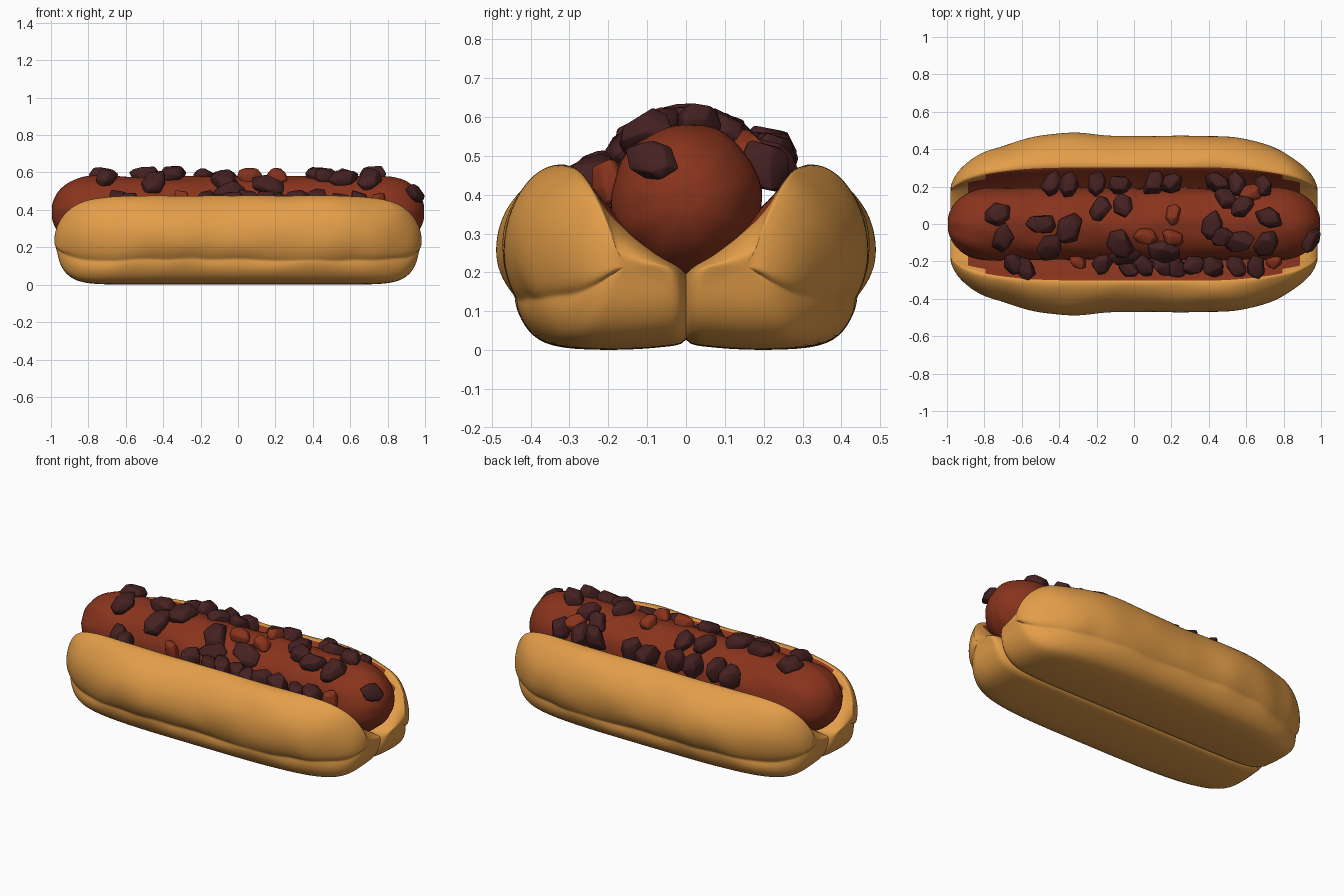
import bpy, bmesh, math, random
from mathutils import Vector, Matrix, noise

random.seed(4)
cube = bpy.data.objects.get("Cube")
if cube:
    bpy.data.objects.remove(cube, do_unlink=True)


def material(name, rgb):
    m = bpy.data.materials.new(name)
    m.use_nodes = True
    m.diffuse_color = (*rgb, 1)
    m.node_tree.nodes["Principled BSDF"].inputs["Base Color"].default_value = (*rgb, 1)
    return m


BREAD = material("toasted bread", (0.77, 0.34, 0.066))
RED = material("red brown sausage", (0.25, 0.034, 0.012))
DARK = material("dark meat", (0.06, 0.015, 0.015))


def finish(bm, name, mats):
    bmesh.ops.recalc_face_normals(bm, faces=bm.faces)
    mesh = bpy.data.meshes.new(name)
    bm.to_mesh(mesh)
    bm.free()
    for m in mats:
        mesh.materials.append(m)
    mesh.shade_smooth()
    ob = bpy.data.objects.new(name, mesh)
    bpy.context.collection.objects.link(ob)
    return ob


def loft(rings, rule=lambda c, k: 0):
    """Skin closed rings of points and cap both ends."""
    bm = bmesh.new()
    loops = [[bm.verts.new(p) for p in ring] for ring in rings]
    n = len(loops[0])
    for a, b in zip(loops, loops[1:]):
        for k in range(n):
            j = (k + 1) % n
            f = bm.faces.new((a[k], a[j], b[j], b[k]))
            f.material_index = rule(f.calc_center_median(), k)
    bm.faces.new(loops[0])
    bm.faces.new(loops[-1])
    return bm


def stations(count):
    return [math.sin(math.radians(86 * (2 * i / count - 1))) for i in range(count + 1)]


# Bun: one plump lobe, pinched along the middle seam, mirrored front to back
profile = [(-0.02, 0.016), (0.04, 0.01), (0.13, 0), (0.3, 0), (0.385, 0.02),
           (0.43, 0.08), (0.435, 0.122), (0.432, 0.134), (0.45, 0.155),
           (0.474, 0.21), (0.48, 0.28), (0.46, 0.36), (0.4, 0.44),
           (0.34, 0.475), (0.3, 0.48), (0.275, 0.445), (0.2, 0.37),
           (0.1, 0.285), (0.03, 0.225), (-0.02, 0.2)]
INNER_FIRST, INNER_LAST = 14, 18
CENTRE_Y, CENTRE_Z = 0.17, 0.22


def bun_ring(u):
    wide = (1 - u ** 4) ** 0.58
    upper = (1 - u ** 8) ** 0.5
    lower = (1 - u ** 14) ** 0.5
    ring = []
    for y, z in profile:
        dy = (y - CENTRE_Y) * (wide if y > CENTRE_Y else upper ** 0.25)
        dz = (z - CENTRE_Z) * (upper if z > CENTRE_Z else lower)
        length = 0.97 if z < 0.14 else 0.985
        p = Vector((u * length, CENTRE_Y + dy, CENTRE_Z + dz))
        if y > 0.3 and z > 0.1:
            p.y += 0.008 * math.cos(7.5 * u + 2.8) + 0.014 * noise.noise(p * 5)
            p.z += 0.012 * noise.noise(p * 6)
        ring.append(p)
    return ring


def bun_colour(c, k):
    sauce_end = 0.9 - 1.2 * max(0, c.z - 0.36)
    return int(INNER_FIRST <= k < INNER_LAST and abs(c.x) < sauce_end)


bun = finish(loft([bun_ring(u) for u in stations(48)], bun_colour), "bun", [BREAD, RED])
mirror = bun.modifiers.new("other half", "MIRROR")
mirror.use_axis = (False, True, False)
mirror.use_mirror_merge = False
soft = bun.modifiers.new("soft", "SUBSURF")
soft.levels = soft.render_levels = 2

# Sausage: long capsule with slight wrinkles that gather at the tips
RADIUS, AXIS_Z = 0.192, 0.388


def sausage_ring(u):
    x = u * 0.997
    end = max(0, (abs(x) - 0.77) / 0.228)
    r = RADIUS * math.sqrt(max(0.003, 1 - end ** 2.2))
    ring = []
    for k in range(48):
        a = math.tau * k / 48
        d = Vector((x * 6, math.cos(a) * 2, math.sin(a) * 2))
        wrinkle = 1 + 0.05 * noise.noise(d) + 0.02 * end * math.sin(9 * a)
        ring.append((x, r * wrinkle * math.cos(a), AXIS_Z + r * wrinkle * math.sin(a)))
    return ring


finish(loft([sausage_ring(u) for u in stations(64)]), "sausage", [RED])


# Toppings: irregular rounded lumps seated on the sausage and along its sides
def add_lump(bm, place, normal, size, thick):
    turn = Vector((0, 0, 1)).rotation_difference(normal).to_matrix().to_4x4()
    spin = Matrix.Rotation(random.uniform(0, math.tau), 4, "Z")
    frame = Matrix.Translation(place) @ turn @ spin
    verts = []
    for level, spread in ((-1, 0.85), (0.1, 1), (0.9, 0.7)):
        for k in range(6):
            a = math.tau * (k + random.uniform(-0.3, 0.3)) / 6
            r = size * spread * random.uniform(0.85, 1.15)
            h = thick * (level + random.uniform(-0.25, 0.25))
            verts.append(bm.verts.new(frame @ Vector((1.15 * r * math.cos(a), 0.85 * r * math.sin(a), h))))
    hull = bmesh.ops.convex_hull(bm, input=verts)
    loose = {v for v in hull["geom_interior"] if isinstance(v, bmesh.types.BMVert)}
    bmesh.ops.delete(bm, geom=list(loose), context="VERTS")


def add_lumps(bm, spots, size):
    for x, y in spots:
        if abs(y) < 0.18:
            normal = Vector((0, y, math.sqrt(RADIUS ** 2 - y ** 2))).normalized()
            place = Vector((x, 0, AXIS_Z)) + normal * (RADIUS + 0.012)
            add_lump(bm, place, normal, size * random.uniform(0.9, 1.2), 0.038)
        else:
            height = 0.49 if y > 0 else 0.445
            normal = Vector((0, 0.25 * y / abs(y), 1)).normalized()
            place = Vector((x, y, height + random.uniform(-0.02, 0.025)))
            add_lump(bm, place, normal, size * 0.92, 0.055)


def finish_lumps(bm, name, mat):
    bevel = finish(bm, name, [mat]).modifiers.new("rounded", "BEVEL")
    bevel.width = 0.011
    bevel.segments = 3
    bevel.limit_method = "ANGLE"
    bevel.angle_limit = math.radians(20)


dark_spots = [(-.73, .05), (-.7, -.07), (-.5, 0), (-.45, -.12), (-.35, -.02),
              (-.18, .08), (-.06, .1), (-.07, -.1), (-.05, -.16), (.46, -.06),
              (.42, -.01), (.56, -.09), (.58, .09), (.49, .13), (.72, .03),
              (.7, -.1), (.16, -.14), (-.44, .215), (-.35, .21), (-.2, .215),
              (-.08, .21), (.11, .22), (.2, .22), (.45, .22), (.55, .21),
              (.69, .2), (-.64, -.21), (-.58, -.24), (-.17, -.21), (-.03, -.23),
              (.05, -.22), (.15, -.22), (.22, -.23), (.32, -.22), (.42, -.23),
              (.55, -.23), (.65, -.23)]
meat = bmesh.new()
add_lumps(meat, dark_spots, 0.07)
# One lump stuck on the sausage tip
add_lump(meat, Vector((0.95, -0.085, 0.49)), Vector((1, -0.3, 0.5)).normalized(), 0.066, 0.026)
finish_lumps(meat, "meat_chunks", DARK)

sauce = bmesh.new()
add_lumps(sauce, [(.21, .05), (.21, -.07), (.06, -.06), (.62, .15), (-.3, -.2), (.75, -.2)], 0.05)
finish_lumps(sauce, "sauce_chunks", RED)
